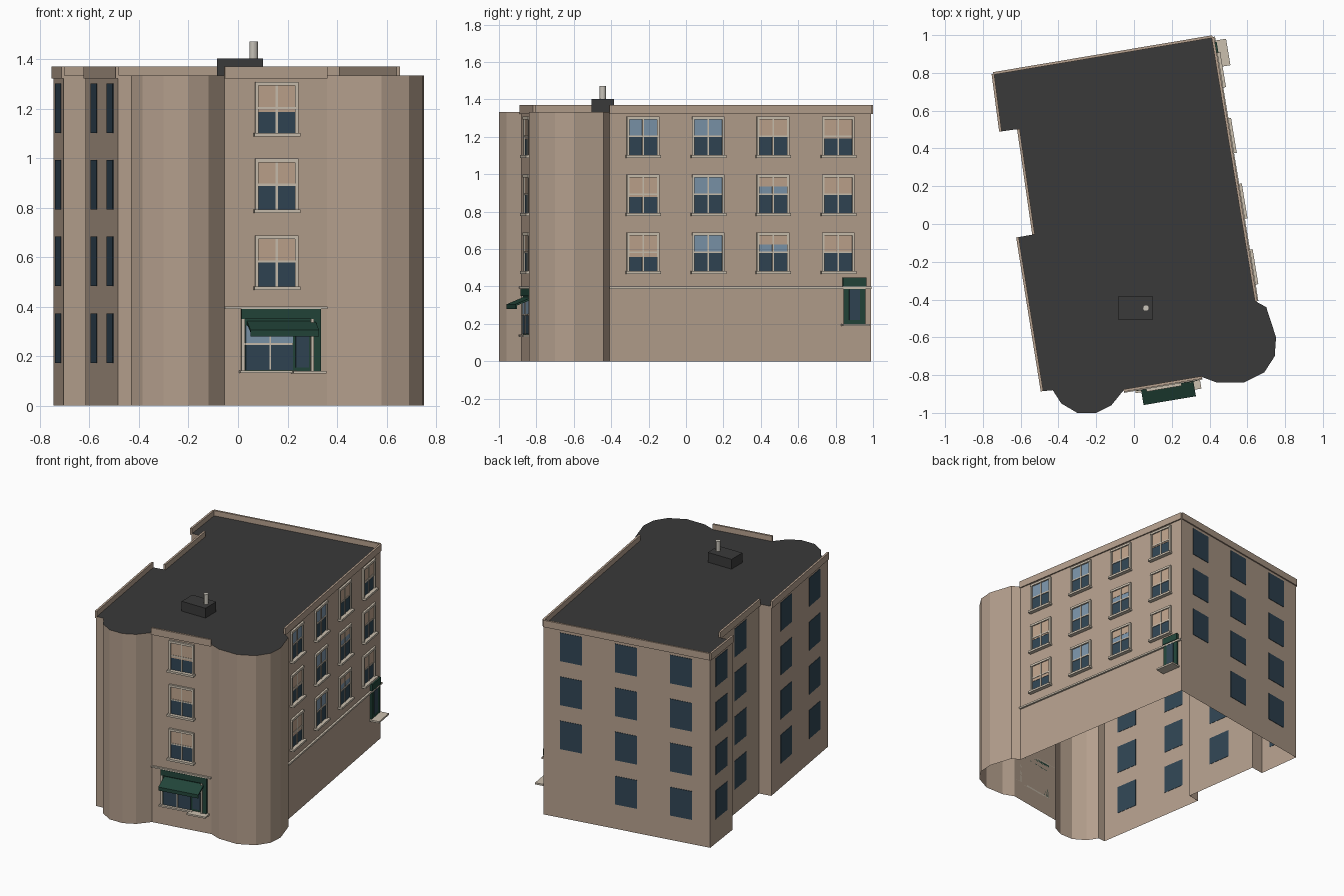
import bpy, bmesh
from mathutils import Vector

if "Cube" in bpy.data.objects:
    bpy.data.objects.remove(bpy.data.objects["Cube"])

COLORS = {
    "wall_stone": (0.46, 0.35, 0.268),
    "roof_dark": (0.042, 0.042, 0.042),
    "dark_glass": (0.030, 0.060, 0.088),
    "sky_glass": (0.20, 0.30, 0.40),
    "trim_cream": (0.60, 0.53, 0.43),
    "blind_tan": (0.52, 0.37, 0.265),
    "shop_green": (0.016, 0.060, 0.042),
    "pipe_grey": (0.58, 0.55, 0.49),
}
MATS = {}
for name, c in COLORS.items():
    m = bpy.data.materials.new(name)
    m.diffuse_color = (*c, 1)
    m.use_nodes = True
    m.node_tree.nodes["Principled BSDF"].inputs["Base Color"].default_value = m.diffuse_color
    MATS[name] = m


def finish(name, bm, mats):
    bmesh.ops.recalc_face_normals(bm, faces=bm.faces[:])
    me = bpy.data.meshes.new(name)
    bm.to_mesh(me)
    bm.free()
    for m in mats:
        me.materials.append(MATS[m])
    ob = bpy.data.objects.new(name, me)
    bpy.context.collection.objects.link(ob)
    return ob


def extrude_ring(bm, a, b):
    """Closed prism between two matching rings of points."""
    va, vb = [bm.verts.new(p) for p in a], [bm.verts.new(p) for p in b]
    bm.faces.new(va)
    bm.faces.new(vb[::-1])
    for i in range(len(va)):
        j = (i + 1) % len(va)
        bm.faces.new((va[i], vb[i], vb[j], va[j]))


class Wall:
    """Local frame on a wall: u along it, w outwards, z up."""
    def __init__(self, p0, p1):
        self.o = Vector((*p0, 0))
        d = Vector((*p1, 0)) - self.o
        self.length = d.length
        self.d = d.normalized()
        self.n = Vector((self.d.y, -self.d.x, 0))

    def at(self, u, w, z):
        return self.o + self.d * u + self.n * w + Vector((0, 0, z))

    def prism(self, bm, u0, u1, profile):
        extrude_ring(bm, *[[self.at(u, w, z) for w, z in profile] for u in (u0, u1)])

    def box(self, bm, u0, u1, z0, z1, w0, w1):
        self.prism(bm, u0, u1, [(w0, z0), (w1, z0), (w1, z1), (w0, z1)])

    def part(self, name, mat, *boxes):
        bm = bmesh.new()
        for b in boxes:
            self.box(bm, *b)
        return finish(name, bm, [mat])


# Footprint, counterclockwise: left bay, front wall, right bay, sides with notch
FL, FR = (-0.055, -0.88), (0.36, -0.81)
RF, RB = (0.645, -0.41), (0.415, 0.99)
LB, LB2 = (-0.745, 0.795), (-0.705, 0.49)
IN1, IN2 = (-0.61, 0.503), (-0.53, -0.055)
LF2, LF = (-0.615, -0.07), (-0.485, -0.885)
foot = [LF, (-0.43, -0.88), (-0.385, -0.95), (-0.30, -1.0), (-0.20, -1.0), (-0.12, -0.96),
        FL, FR, (0.44, -0.84), (0.58, -0.84), (0.69, -0.785), (0.745, -0.70), (0.752, -0.60),
        (0.70, -0.44), RF, RB, LB, LB2, IN1, IN2, LF2]
ROOF = 1.333

# Wall shell, open underneath, with dark roof face
bm = bmesh.new()
lo = [bm.verts.new((x, y, 0)) for x, y in foot]
hi = [bm.verts.new((x, y, ROOF)) for x, y in foot]
for i in range(len(foot)):
    j = (i + 1) % len(foot)
    bm.faces.new((lo[i], lo[j], hi[j], hi[i]))
bm.faces.new(hi).material_index = 1
finish("building_shell", bm, ["wall_stone", "roof_dark"])

front, right, back = Wall(FL, FR), Wall(RF, RB), Wall(RB, LB)
left_back, left_inner, left_front = Wall(LB, LB2), Wall(IN1, IN2), Wall(LF2, LF)

# Parapets on the straight walls
for name, w in [("front", front), ("right", right), ("back", back), ("left_back", left_back),
                ("left_inner", left_inner), ("left_front", left_front)]:
    w.part(name + "_parapet", "wall_stone", (0, w.length, 1.322, 1.37, -0.005, 0.009))

# Plain windows on back and left
ROWS = [1.102, 0.793, 0.483, 0.172]
for name, w, centers, width in [("back", back, (0.165, 0.495, 0.825), 0.155),
                                ("left_back", left_back, (0.5,), 0.165),
                                ("left_inner", left_inner, (0.53,), 0.17),
                                ("left_front", left_front, (0.26, 0.76), 0.16)]:
    boxes = []
    for k, t in enumerate(centers):
        for r, z in enumerate(ROWS):
            if name == "back" and k == 0 and r == 3:
                continue
            u = t * w.length
            boxes.append((u - width / 2, u + width / 2, z, z + 0.2, -0.002, 0.003))
    w.part(name + "_windows", "dark_glass", *boxes)


def sash_window(w, u, z, blind, name):
    """Sash window with trim, glazing bars, sill and a blind drawn part way."""
    h, a, top = 0.205, 0.088, z + 0.205
    i, mid = a - 0.013, z + 0.103
    bar = 0.0045
    w.part(name + "_trim", "trim_cream",
           (u - a, u - i, z, top, 0, 0.012), (u + i, u + a, z, top, 0, 0.012),
           (u - a, u + a, top - 0.012, top + 0.003, 0, 0.014),
           (u - a - 0.006, u + a + 0.006, z - 0.012, z + 0.002, 0, 0.028),
           (u - bar, u + bar, z, top, 0, 0.008),
           (u - i, u + i, mid - bar, mid + bar, 0, 0.008))
    w.part(name + "_lower_glass", "dark_glass", (u - i, u + i, z, mid, 0, 0.003))
    w.part(name + "_upper_glass", "sky_glass", (u - i, u + i, mid, top, 0, 0.003))
    if blind:
        w.part(name + "_blind", "blind_tan",
               (u - i, u + i, top - h * blind, top, 0, 0.005))


SASH = [1.10, 0.79, 0.48]
BLINDS = [[0, 0.0, 0.5, 0.56], [0.57, 0, 0.3, 0.48], [0.62, 0, 0.3, 0.5]]
for r, z in enumerate(SASH):
    for k, y in enumerate((-0.23, 0.118, 0.465, 0.813)):
        sash_window(right, (y - RF[1]) * 1.0134, z, BLINDS[r][k], f"right_window_{r}_{k}")
    sash_window(front, 0.213, z, (0.58, 0.5, 0.52)[r], f"front_window_{r}")

# Belt courses
right.part("right_belt_course", "trim_cream", (0, right.length, 0.387, 0.399, 0, 0.014))
front.part("front_belt_course", "trim_cream", (0, front.length, 0.39, 0.4, 0, 0.014))

# Side door with step
d0, d1 = 1.268, 1.386
right.part("side_door_frame", "shop_green", (d0, d1, 0.2, 0.445, 0, 0.012),
           (d0 - 0.004, d1 + 0.004, 0.40, 0.447, 0, 0.018))
right.part("side_door_glass", "dark_glass", (d0 + 0.03, d1 - 0.03, 0.22, 0.385, 0.011, 0.015))
right.part("side_door_step", "trim_cream", (d0 - 0.012, d1 + 0.012, 0.188, 0.2, 0, 0.07))

# Shop front: u measured from the front wall's left end
def fu(x):
    return (x - FL[0]) * 1.0141

front.part("shop_surround", "shop_green", (fu(0.015), fu(0.33), 0.14, 0.352, 0, 0.006),
           (fu(0.012), fu(0.332), 0.35, 0.39, 0, 0.016),
           (fu(0.305), fu(0.332), 0.14, 0.35, 0, 0.014))
front.part("shop_window_lower", "dark_glass", (fu(0.03), fu(0.22), 0.145, 0.25, 0.004, 0.009))
front.part("shop_window_upper", "sky_glass", (fu(0.03), fu(0.22), 0.25, 0.325, 0.004, 0.009))
front.part("shop_window_bars", "trim_cream", (fu(0.012), fu(0.026), 0.14, 0.35, 0, 0.014),
           (fu(0.125), fu(0.131), 0.145, 0.32, 0.004, 0.013),
           (fu(0.026), fu(0.22), 0.246, 0.254, 0.004, 0.013),
           (fu(0.292), fu(0.304), 0.14, 0.35, 0, 0.02))
front.part("shop_door_glass", "dark_glass", (fu(0.232), fu(0.286), 0.155, 0.32, 0.004, 0.009))
front.part("shop_sill", "trim_cream", (fu(0.005), fu(0.235), 0.132, 0.143, 0, 0.026))
front.part("shop_step", "trim_cream", (fu(0.215), fu(0.347), 0.13, 0.141, 0, 0.06))
bm = bmesh.new()
front.prism(bm, fu(0.035), fu(0.312), [(0, 0.345), (0.095, 0.305), (0.095, 0.28),
                                       (0.088, 0.28), (0.088, 0.298), (0, 0.332)])
finish("shop_awning", bm, ["shop_green"])

# Rooftop box and flue
bm = bmesh.new()
ring = [(-0.085, -0.505), (0.10, -0.505), (0.10, -0.385), (-0.085, -0.385)]
extrude_ring(bm, [(x, y, ROOF - 0.005) for x, y in ring], [(x, y, 1.402) for x, y in ring])
finish("rooftop_box", bm, ["roof_dark"])
bpy.ops.mesh.primitive_cylinder_add(vertices=12, radius=0.017, depth=0.08, location=(0.063, -0.445, 1.432))
flue = bpy.context.object
flue.name = "flue_pipe"
flue.data.materials.append(MATS["pipe_grey"])
bpy.ops.object.shade_smooth_by_angle()
